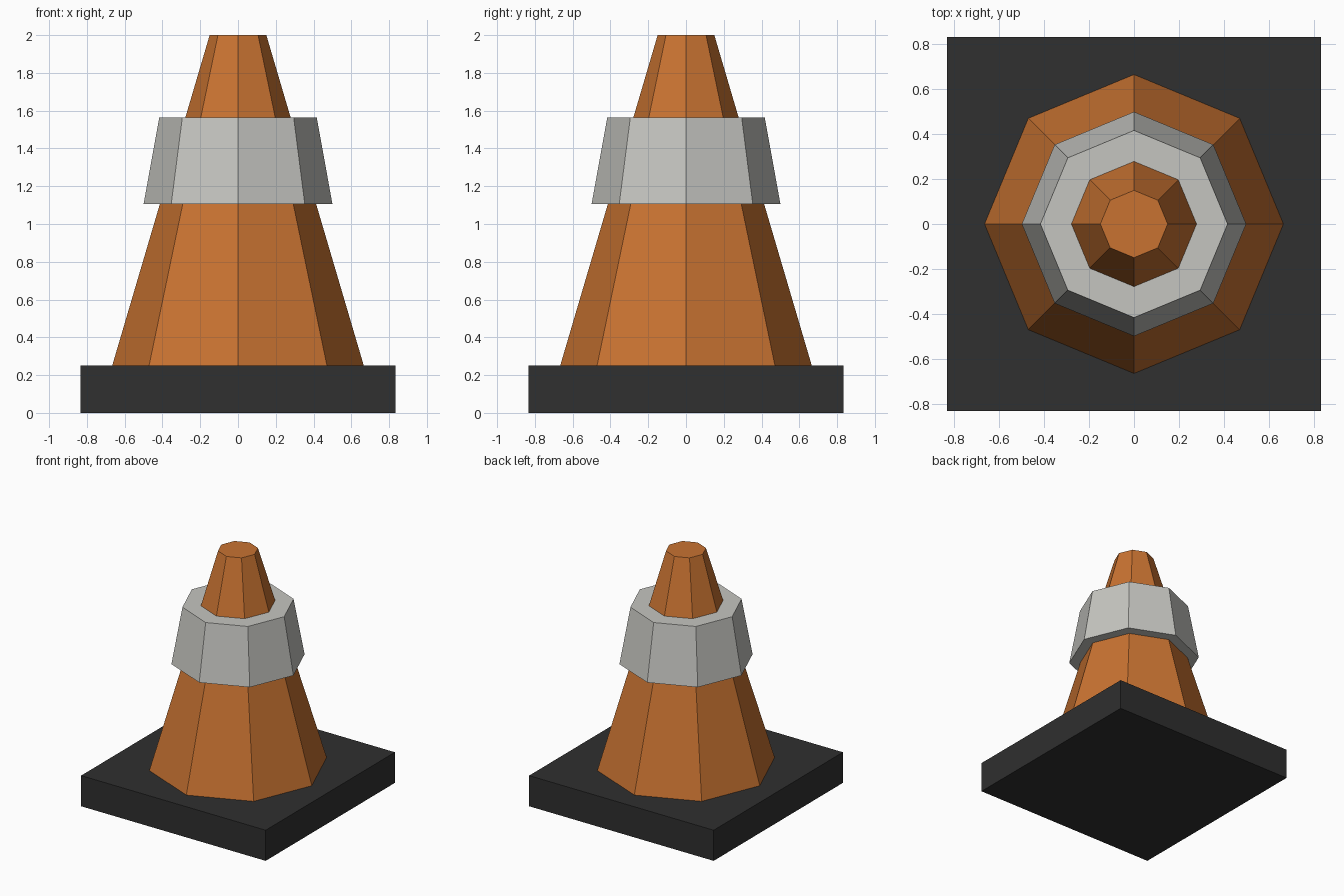
import bpy

default = bpy.data.objects.get("Cube")
if default:
    bpy.data.objects.remove(default, do_unlink=True)


def material(name, colour):
    mat = bpy.data.materials.new(name)
    mat.use_nodes = True
    mat.diffuse_color = (*colour, 1)
    mat.node_tree.nodes["Principled BSDF"].inputs["Base Color"].default_value = (*colour, 1)
    return mat


def finish(name, mat):
    obj = bpy.context.object
    obj.name = name
    obj.data.name = name
    obj.data.materials.append(mat)
    return obj


def octagon_frustum(name, bottom_radius, top_radius, bottom, top, mat):
    bpy.ops.mesh.primitive_cone_add(
        vertices=8, radius1=bottom_radius, radius2=top_radius,
        depth=top - bottom, location=(0, 0, (bottom + top) / 2))
    return finish(name, mat)


orange = material("orange plastic", (0.58, 0.17, 0.031))
silver = material("pale grey band", (0.56, 0.56, 0.53))
black = material("dark rubber", (0.029, 0.029, 0.029))

# Square foot
bpy.ops.mesh.primitive_cube_add(size=1, location=(0, 0, 0.125))
foot = finish("base_plate", black)
foot.scale = (1.666, 1.666, 0.25)
bpy.ops.object.transform_apply(location=False, rotation=False, scale=True)

# Tapered body and the wide band around it
octagon_frustum("cone_body", 0.666, 0.15, 0.25, 2.0, orange)
octagon_frustum("reflective_band", 0.5, 0.417, 1.105, 1.563, silver)
